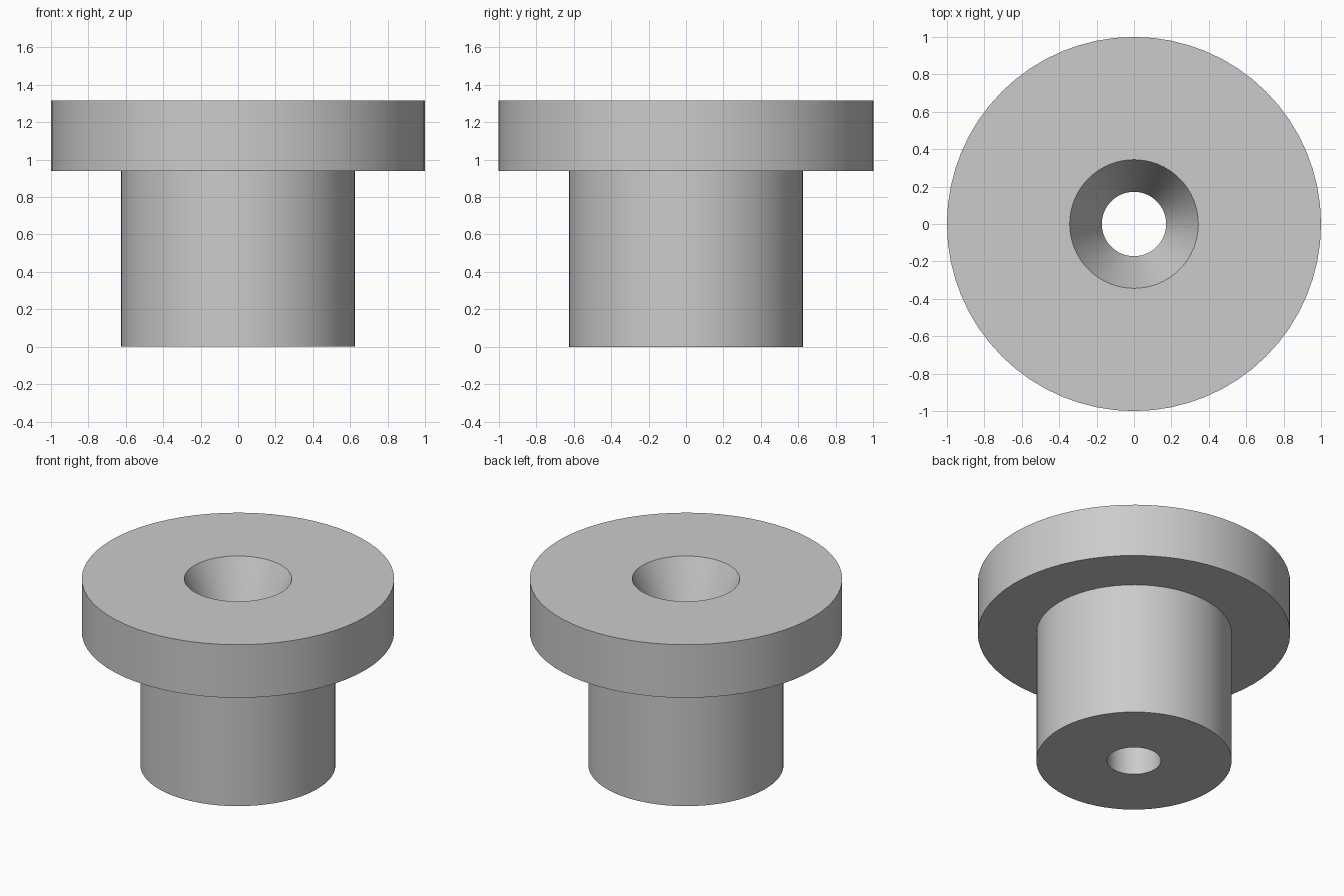
import bpy, bmesh, math

cube = bpy.data.objects.get("Cube")
if cube:
    bpy.data.objects.remove(cube, do_unlink=True)

SEGMENTS = 64

# Plain grey finish
grey = bpy.data.materials.new("light_grey")
grey.use_nodes = True
colour = (0.6, 0.6, 0.6, 1)
grey.diffuse_color = colour
grey.node_tree.nodes["Principled BSDF"].inputs["Base Color"].default_value = colour

# Closed half-section (radius, height): barrel, flange, countersink, bore
barrel, flange, sink, bore = 0.625, 1.0, 0.344, 0.172
shoulder, top = 0.94, 1.315
profile = [(bore, 0), (barrel, 0), (barrel, shoulder), (flange, shoulder),
           (flange, top), (sink, top), (bore, shoulder)]

# Revolve the section into a flanged bushing
bm = bmesh.new()
rings = []
for r, z in profile:
    rings.append([bm.verts.new((r * math.cos(a), r * math.sin(a), z))
                  for a in (math.tau * i / SEGMENTS for i in range(SEGMENTS))])
for k, lower in enumerate(rings):
    upper = rings[(k + 1) % len(rings)]
    for i in range(SEGMENTS):
        j = (i + 1) % SEGMENTS
        bm.faces.new((lower[i], lower[j], upper[j], upper[i]))
bmesh.ops.recalc_face_normals(bm, faces=bm.faces)

mesh = bpy.data.meshes.new("flanged_bushing")
bm.to_mesh(mesh)
bm.free()
mesh.materials.append(grey)
bushing = bpy.data.objects.new("flanged_bushing", mesh)
bpy.context.collection.objects.link(bushing)

# Smooth walls with crisp rims
bpy.ops.object.select_all(action="DESELECT")
bushing.select_set(True)
bpy.context.view_layer.objects.active = bushing
bpy.ops.object.shade_smooth_by_angle(angle=math.radians(20))
